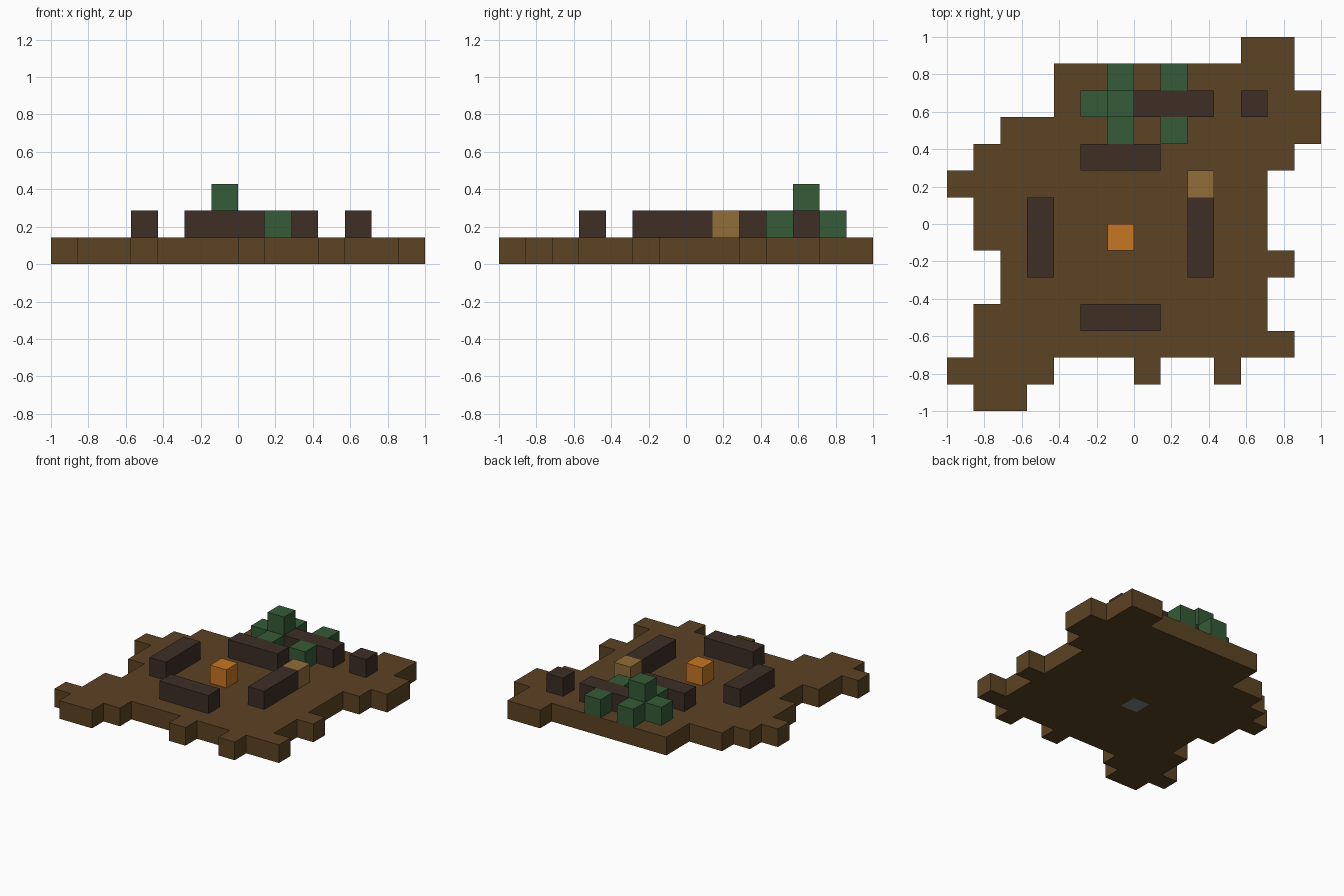
import bpy
import bmesh

old = bpy.data.objects.get("Cube")
if old:
    bpy.data.objects.remove(old, do_unlink=True)

U = 1 / 7  # edge of one block


def material(name, rgb):
    linear = [(c / 255 / 12.92) if c < 11 else ((c / 255 + 0.055) / 1.055) ** 2.4 for c in rgb]
    mat = bpy.data.materials.new(name)
    mat.use_nodes = True
    mat.diffuse_color = (*linear, 1)
    mat.node_tree.nodes["Principled BSDF"].inputs["Base Color"].default_value = (*linear, 1)
    return mat


earth = material("earth brown", (92, 67, 35))
bark = material("dark bark", (61, 46, 38))
leaf = material("leaf green", (53, 91, 56))
straw = material("straw tan", (145, 109, 56))
ember = material("ember orange", (198, 118, 34))
stone = material("stone grey", (128, 130, 132))


def add_object(name, bm, mat):
    mesh = bpy.data.meshes.new(name)
    bm.to_mesh(mesh)
    bm.free()
    mesh.materials.append(mat)
    obj = bpy.data.objects.new(name, mesh)
    bpy.context.collection.objects.link(obj)
    return obj


def block(name, mat, x, y, level, nx=1, ny=1):
    """Box of nx by ny blocks with its low corner at block (x, y, level)."""
    bm = bmesh.new()
    bmesh.ops.create_cube(bm, size=1)
    size, low = (nx, ny, 1), (x, y, level)
    for v in bm.verts:
        v.co = [(low[i] + (v.co[i] + 0.5) * size[i]) * U for i in range(3)]
    return add_object(name, bm, mat)


# Ragged ground slab: block spans (start, end) per row, from the back forwards
rows = [
    [(4, 6)], [(-3, 6)], [(-3, 7)], [(-5, 7)], [(-6, 6)], [(-7, 5)], [(-6, 5)],
    [(-6, -1), (0, 5)],  # gap holds the hearth stone
    [(-5, 6)], [(-5, 5)], [(-6, 5)], [(-6, 6)],
    [(-7, -3), (0, 1), (3, 4)], [(-6, -4)],
]
bm = bmesh.new()
for r, spans in enumerate(rows):
    y = 6 - r
    for start, end in spans:
        for x in range(start, end):
            corners = ((x, y), (x + 1, y), (x + 1, y + 1), (x, y + 1))
            bm.faces.new([bm.verts.new((cx * U, cy * U, 0)) for cx, cy in corners])
bmesh.ops.remove_doubles(bm, verts=bm.verts, dist=U / 100)
ground = add_object("ground", bm, earth)
slab = ground.modifiers.new("slab", "SOLIDIFY")
slab.thickness = U
slab.offset = 1

# Campfire in the middle
block("hearth_stone", stone, -1, -1, 0)
block("fire", ember, -1, -1, 1)

# Log seats around the fire
block("front_log", bark, -2, -4, 1, nx=3)
block("back_log", bark, -2, 2, 1, nx=3)
block("right_log", bark, -4, -2, 1, ny=3)
block("left_log", bark, 2, -2, 1, ny=3)
block("cut_log_end", straw, 2, 1, 1)

# Fallen tree with its stump and foliage
block("fallen_trunk", bark, -1, 4, 1, nx=4)
block("stump", bark, 4, 4, 1)
for name, x, y, level in (
    ("tip_leaves", -2, 4, 1), ("top_leaves", -1, 4, 2),
    ("crown_front_leaves", -1, 3, 1), ("crown_back_leaves", -1, 5, 1),
    ("branch_front_leaves", 1, 3, 1), ("branch_back_leaves", 1, 5, 1),
):
    block(name, leaf, x, y, level)
